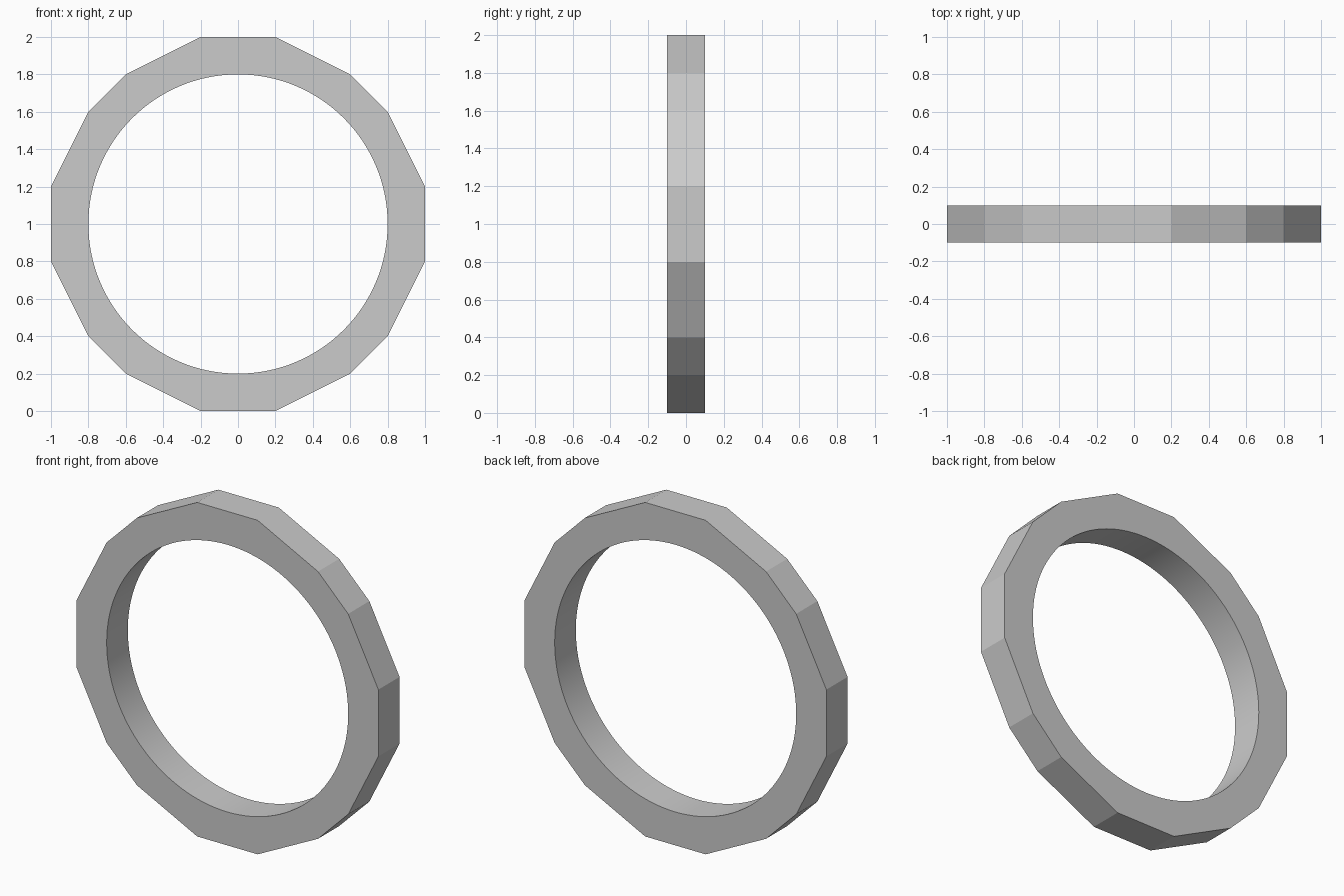
import bpy, bmesh
from math import cos, sin, pi, radians

if "Cube" in bpy.data.objects:
    bpy.data.objects.remove(bpy.data.objects["Cube"])

HALF_DEPTH = 0.1
CENTRE_Z = 1.0
HOLE_RADIUS = 0.8
HOLE_SEGMENTS = 128

# Faceted outer outline: one quadrant, turned four times
quadrant = [(1.0, 0.2), (0.8, 0.6), (0.6, 0.8), (0.2, 1.0)]
outline, pts = [], quadrant
for _ in range(4):
    outline += pts
    pts = [(-z, x) for x, z in pts]

# Round inner opening
hole = [(HOLE_RADIUS * cos(2 * pi * i / HOLE_SEGMENTS),
         HOLE_RADIUS * sin(2 * pi * i / HOLE_SEGMENTS)) for i in range(HOLE_SEGMENTS)]

bm = bmesh.new()


def add_loop(points):
    verts = [bm.verts.new((x, -HALF_DEPTH, z + CENTRE_Z)) for x, z in points]
    return [bm.edges.new((v, verts[(i + 1) % len(verts)])) for i, v in enumerate(verts)]


# Front face between both loops, extruded to the back
edges = add_loop(outline) + add_loop(hole)
bmesh.ops.triangle_fill(bm, edges=edges, use_beauty=True, use_dissolve=False)
ext = bmesh.ops.extrude_face_region(bm, geom=bm.faces[:], use_keep_orig=True)
bmesh.ops.translate(bm, vec=(0, 2 * HALF_DEPTH, 0),
                    verts=[g for g in ext["geom"] if isinstance(g, bmesh.types.BMVert)])
bmesh.ops.recalc_face_normals(bm, faces=bm.faces[:])

mesh = bpy.data.meshes.new("faceted_ring")
bm.to_mesh(mesh)
bm.free()
ring = bpy.data.objects.new("faceted_ring", mesh)
bpy.context.collection.objects.link(ring)

# Smooth opening, crisp outer facets
bpy.context.view_layer.objects.active = ring
ring.select_set(True)
bpy.ops.object.shade_smooth_by_angle(angle=radians(10))
